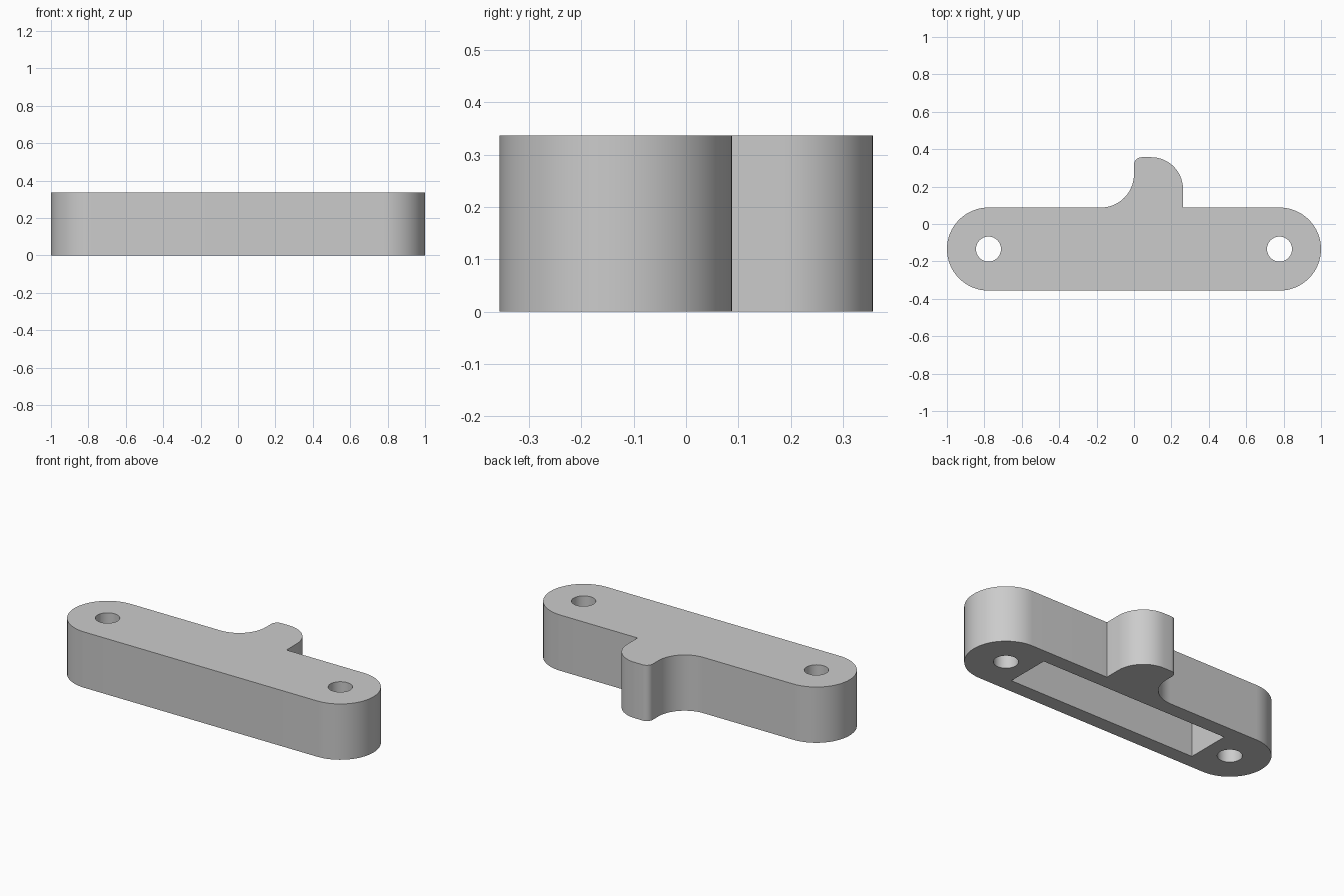
import bpy, bmesh
from math import pi, cos, sin, radians

HEIGHT = 0.337
MID_Y = -0.134        # centre line of the bar
END_X = 0.778         # centres of the rounded ends and bolt holes
END_R = 0.222
BACK_Y = MID_Y + END_R

cube = bpy.data.objects.get("Cube")
if cube:
    bpy.data.objects.remove(cube, do_unlink=True)

grey = bpy.data.materials.new("light grey")
grey.use_nodes = True
colour = (0.6, 0.6, 0.6, 1)
grey.diffuse_color = colour
grey.node_tree.nodes["Principled BSDF"].inputs["Base Color"].default_value = colour


def arc(cx, cy, r, start, end, steps):
    """Points along an arc, angles in degrees."""
    angles = [radians(start + (end - start) * i / steps) for i in range(steps + 1)]
    return [(cx + r * cos(a), cy + r * sin(a)) for a in angles]


def prism(name, outline, z0, z1):
    """Upright solid from a counter-clockwise outline."""
    bm = bmesh.new()
    base = bm.faces.new([bm.verts.new((x, y, z0)) for x, y in outline])
    top = bmesh.ops.extrude_face_region(bm, geom=[base])["geom"]
    bmesh.ops.translate(bm, vec=(0, 0, z1 - z0),
                        verts=[v for v in top if isinstance(v, bmesh.types.BMVert)])
    bmesh.ops.recalc_face_normals(bm, faces=bm.faces)
    mesh = bpy.data.meshes.new(name)
    bm.to_mesh(mesh)
    bm.free()
    mesh.materials.append(grey)
    obj = bpy.data.objects.new(name, mesh)
    bpy.context.collection.objects.link(obj)
    return obj


# Bar with rounded ends and a hooked tab on the back edge
outline = arc(END_X, MID_Y, END_R, -90, 90, 32)
outline += [(0.262, BACK_Y)]
outline += arc(0.092, 0.187, 0.17, 0, 90, 16)              # tab shoulder
outline += arc(0.04, 0.317, 0.04, 90, 180, 8)              # tab tip
outline += arc(-0.178, BACK_Y + 0.178, 0.178, 0, -90, 16)  # concave fillet
outline += arc(-END_X, MID_Y, END_R, 90, 270, 32)
bar = prism("mounting_bar", outline, 0, HEIGHT)

# Bolt holes and the pocket open at the underside
cutters = [prism("hole_cutter", arc(side * END_X, MID_Y, 0.067, 0, 348.75, 31),
                 -0.1, HEIGHT + 0.1) for side in (-1, 1)]
px, py = 0.627, 0.134
cutters.append(prism("pocket_cutter",
                     [(-px, MID_Y - py), (px, MID_Y - py), (px, MID_Y + py), (-px, MID_Y + py)],
                     -0.1, 0.267))

bpy.ops.object.select_all(action="DESELECT")
bpy.context.view_layer.objects.active = bar
bar.select_set(True)
for cutter in cutters:
    cutter.hide_render = True
    cut = bar.modifiers.new("cut", "BOOLEAN")
    cut.operation = "DIFFERENCE"
    cut.solver = "EXACT"
    cut.object = cutter
    bpy.ops.object.modifier_apply(modifier=cut.name)
    bpy.data.objects.remove(cutter, do_unlink=True)

bpy.ops.object.shade_smooth_by_angle(angle=radians(30))
